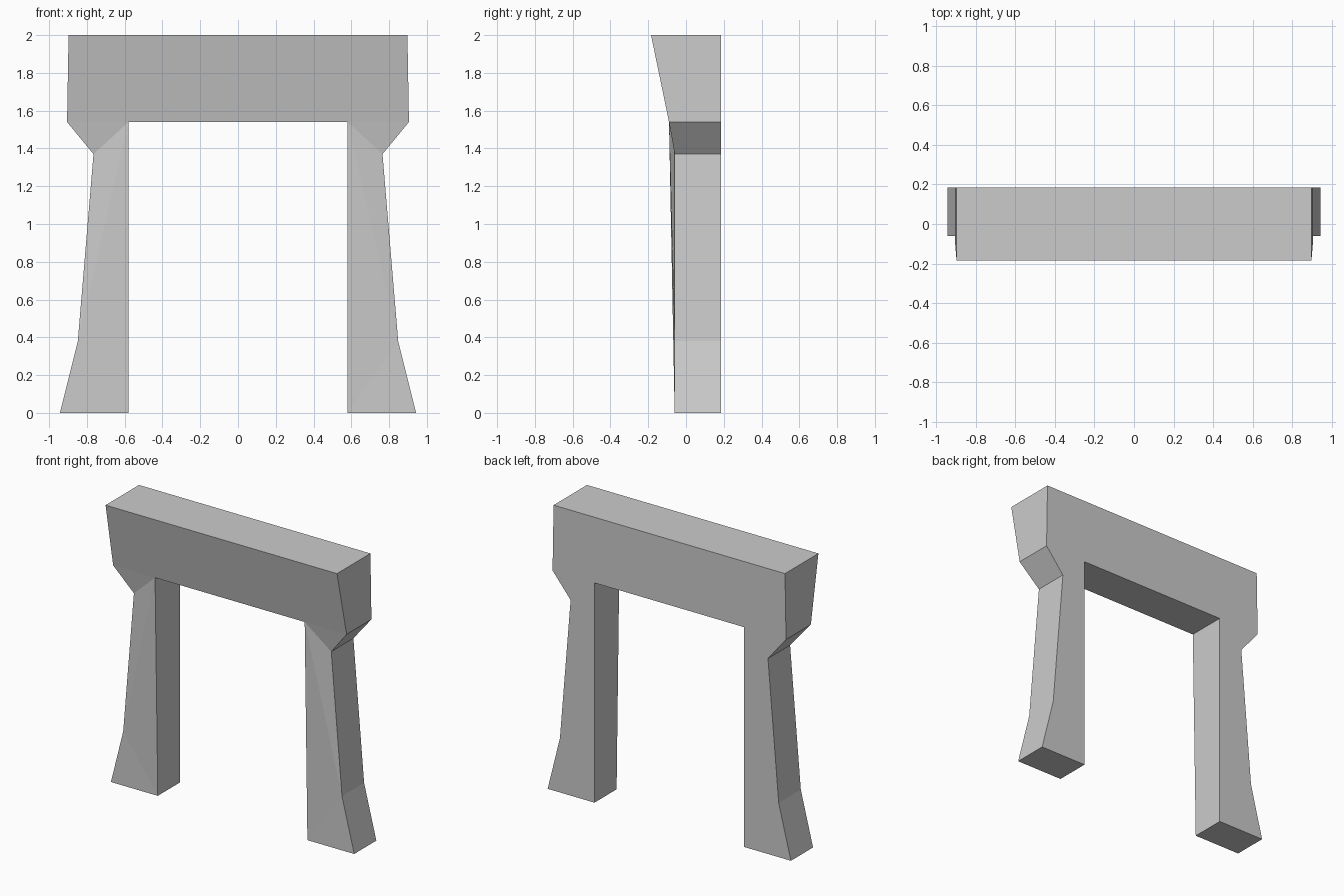
import bpy, bmesh

if "Cube" in bpy.data.objects:
    bpy.data.objects.remove(bpy.data.objects["Cube"])

BACK = 0.185
# Right half outline from the top centre: (x, z, front depth y)
outline = [
    (0.0, 2.0, -0.185), (0.897, 2.0, -0.185),    # beam top
    (0.905, 1.54, -0.09), (0.765, 1.37, -0.06),  # shoulder, neck
    (0.848, 0.38, -0.06), (0.943, 0.0, -0.06),   # leg flare, foot
    (0.58, 0.0, -0.06), (0.58, 1.54, -0.09),     # inner leg
    (0.0, 1.54, -0.09),                          # beam underside
]
# Facets shared by the front and back: beam, bracket, leg, foot
facets = [(0, 1, 2, 7, 8), (7, 2, 3), (7, 3, 4), (7, 4, 6), (6, 4, 5)]

bm = bmesh.new()
front = [bm.verts.new((x, y, z)) for x, z, y in outline]
back = [bm.verts.new((x, BACK, z)) for x, z, y in outline]
for f in facets:
    bm.faces.new([front[i] for i in reversed(f)])
    bm.faces.new([back[i] for i in f])

# Side walls around the outline, left open at the centre
for i in range(len(outline) - 1):
    bm.faces.new((front[i], front[i + 1], back[i + 1], back[i]))

# Mirror to the left half and weld at the centre
bmesh.ops.mirror(bm, geom=bm.verts[:] + bm.edges[:] + bm.faces[:],
                 axis='X', merge_dist=0.0001)
bmesh.ops.remove_doubles(bm, verts=bm.verts[:], dist=0.0001)
bmesh.ops.recalc_face_normals(bm, faces=bm.faces[:])

mesh = bpy.data.meshes.new("door_frame")
bm.to_mesh(mesh)
bm.free()
bpy.context.collection.objects.link(bpy.data.objects.new("door_frame", mesh))
